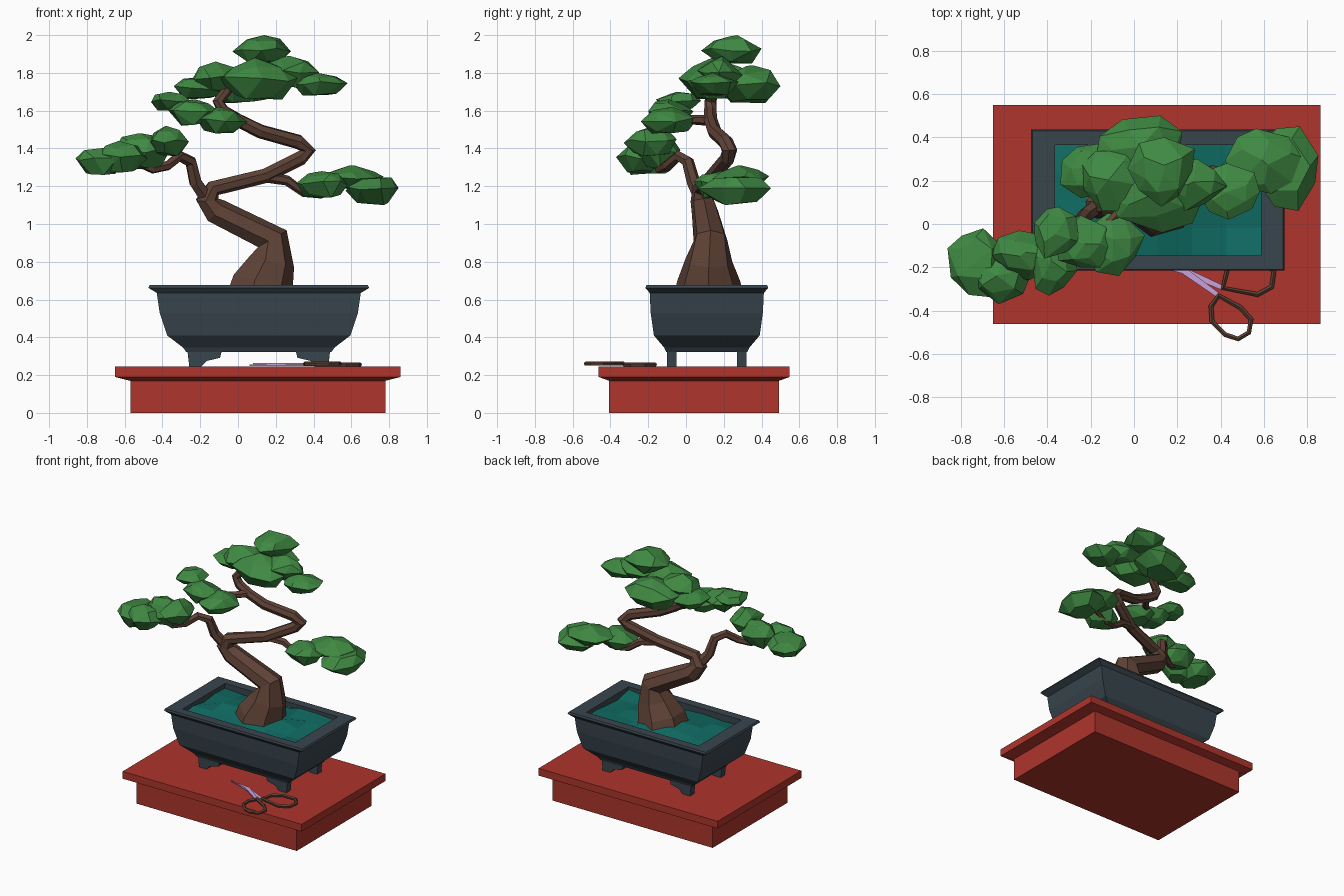
import bpy, bmesh, math, random
from mathutils import Vector

if "Cube" in bpy.data.objects:
    bpy.data.objects.remove(bpy.data.objects["Cube"])

random.seed(4)


def mat(name, r, g, b):
    m = bpy.data.materials.new(name)
    m.diffuse_color = (r, g, b, 1)
    m.use_nodes = True
    m.node_tree.nodes["Principled BSDF"].inputs["Base Color"].default_value = m.diffuse_color
    return m


RED = mat("red_lacquer", .42, .035, .025)
POT = mat("dark_glaze", .04, .06, .075)
SOIL = mat("teal_soil", .005, .15, .125)
BARK = mat("bark", .115, .055, .037)
LEAF = mat("leaf", .05, .25, .055)
STEEL = mat("lilac_steel", .58, .36, .72)


def finish(name, bm, m):
    bmesh.ops.recalc_face_normals(bm, faces=bm.faces)
    me = bpy.data.meshes.new(name)
    bm.to_mesh(me)
    bm.free()
    me.materials.append(m)
    ob = bpy.data.objects.new(name, me)
    bpy.context.collection.objects.link(ob)
    return ob


def skin(bm, rings, closed=False):
    """Bridge equal-sized vertex rings, capping the ends unless closed."""
    n = len(rings[0])
    pairs = list(zip(rings, rings[1:])) + ([(rings[-1], rings[0])] if closed else [])
    for a, b in pairs:
        for i in range(n):
            bm.faces.new((a[i], a[(i + 1) % n], b[(i + 1) % n], b[i]))
    if not closed:
        bm.faces.new(rings[0][::-1])
        bm.faces.new(rings[-1])


def rect_loft(name, cx, cy, profile, m):
    bm = bmesh.new()
    rings = [[bm.verts.new((cx + sx * hx, cy + sy * hy, z))
              for sx, sy in ((-1, -1), (1, -1), (1, 1), (-1, 1))] for hx, hy, z in profile]
    skin(bm, rings)
    return finish(name, bm, m)


def tube(name, pts, m, sides=7, closed=False):
    """Faceted tube through (x, y, z, radius) points."""
    bm = bmesh.new()
    P = [Vector(p[:3]) for p in pts]
    n, rings, u = len(P), [], None
    for i, p in enumerate(P):
        before = P[i - 1] if (i or closed) else None
        after = P[(i + 1) % n] if (i < n - 1 or closed) else None
        t = Vector()
        if before is not None:
            t += (p - before).normalized()
        if after is not None:
            t += (after - p).normalized()
        t.normalize()
        if u is None:
            u = Vector((1, 0, 0)) if abs(t.z) > .8 else Vector((0, 0, 1))
        u = (u - t * u.dot(t)).normalized()
        v = t.cross(u)
        rings.append([bm.verts.new(p + pts[i][3] * (u * math.cos(a) + v * math.sin(a)))
                      for a in (math.tau * k / sides for k in range(sides))])
    skin(bm, rings, closed)
    return finish(name, bm, m)


def prism(name, outline, direction, m):
    """Extrude a flat outline of 3D points along a direction."""
    bm = bmesh.new()
    d = Vector(direction)
    skin(bm, [[bm.verts.new(Vector(p) + d * k) for p in outline] for k in (0, 1)])
    return finish(name, bm, m)


def foliage(name, boxes):
    """Faceted leaf pads, each a jittered dome hull fitted to its box."""
    bm = bmesh.new()
    for x0, x1, y0, y1, z0, z1 in boxes:
        pts = []
        for r, z, n in ((.6, 0, 6), (1, .5, 8), (.65, .85, 6), (.12, 1, 2)):
            off = random.random() * 6
            for k in range(n):
                a = off + math.tau * (k + random.uniform(-.2, .2)) / n
                rr = r * random.uniform(.85, 1.1)
                pts.append((rr * math.cos(a), rr * math.sin(a), z + random.uniform(-.09, .09)))
        lo = [min(p[i] for p in pts) for i in range(3)]
        hi = [max(p[i] for p in pts) for i in range(3)]
        a, b = (x0, y0, z0), (x1, y1, z1)
        vs = [bm.verts.new([a[i] + (p[i] - lo[i]) / (hi[i] - lo[i]) * (b[i] - a[i])
                            for i in range(3)]) for p in pts]
        res = bmesh.ops.convex_hull(bm, input=vs)
        inner = {g for g in res["geom_interior"] + res["geom_unused"]
                 if isinstance(g, bmesh.types.BMVert)}
        bmesh.ops.delete(bm, geom=list(inner), context="VERTS")
    bmesh.ops.dissolve_limit(bm, angle_limit=.2, verts=bm.verts, edges=bm.edges)
    return finish(name, bm, LEAF)


# Stand
rect_loft("display_stand", .105, .043, [(.675, .45, 0), (.675, .45, .17),
          (.755, .505, .19), (.755, .505, .245)], RED)

# Pot with rim and hollow
CX, CY = .11, .11
rect_loft("pot", CX, CY, [(.385, .215, .323), (.40, .225, .345), (.485, .28, .41),
          (.525, .297, .53), (.54, .302, .635), (.585, .325, .662), (.578, .32, .676),
          (.475, .255, .676), (.475, .255, .58)], POT)

# Pot feet
FOOT = [(.378, .33), (.368, .245), (.305, .245), (.275, .275), (.205, .292), (.195, .33)]
for sx, nx in ((-1, "left"), (1, "right")):
    for sy, ny in ((-1, "front"), (1, "back")):
        prism(f"pot_foot_{ny}_{nx}", [(CX + sx * x, CY + sy * .16, z) for x, z in FOOT],
              (0, sy * .05, 0), POT)

# Soil, slightly mounded
bm = bmesh.new()
bmesh.ops.create_grid(bm, x_segments=6, y_segments=4, size=1)
for v in bm.verts:
    mound = .035 * max(0, 1 - v.co.length)
    v.co = (CX + v.co.x * .475, CY + v.co.y * .255, .64 + mound + random.uniform(-.018, .018))
finish("soil", bm, SOIL)

# Trunk and branches
tube("trunk", [(.115, .12, .62, .19), (.125, .12, .69, .17), (.172, .12, .80, .128),
     (.178, .13, .92, .092), (-.12, .10, 1.07, .072), (-.165, .085, 1.13, .062),
     (-.13, .08, 1.19, .045), (.14, .14, 1.255, .04), (.33, .22, 1.35, .04),
     (.37, .23, 1.39, .042), (.32, .21, 1.435, .04), (.12, .15, 1.49, .038),
     (0, .13, 1.55, .036), (-.08, .13, 1.60, .034), (-.105, .13, 1.65, .032),
     (-.04, .15, 1.73, .03), (.08, .2, 1.80, .025)], BARK)
tube("left_branch", [(-.17, .08, 1.14, .04), (-.225, .04, 1.22, .036), (-.25, .01, 1.33, .033),
     (-.31, -.04, 1.36, .03), (-.37, -.10, 1.31, .027), (-.45, -.14, 1.29, .024),
     (-.55, -.17, 1.33, .018)], BARK, 6)
tube("right_branch", [(.12, .14, 1.255, .032), (.26, .18, 1.23, .027), (.35, .2, 1.165, .023),
     (.44, .22, 1.155, .02), (.55, .24, 1.19, .016)], BARK, 6)
tube("middle_branch", [(0, .13, 1.55, .03), (-.06, .06, 1.55, .026), (-.14, -.02, 1.56, .022),
     (-.26, -.05, 1.62, .018)], BARK, 6)

# Leaf pads
foliage("left_foliage", [(-.86, -.60, -.34, -.02, 1.26, 1.41), (-.74, -.48, -.37, -.12, 1.27, 1.44),
        (-.66, -.36, -.26, -.03, 1.29, 1.48), (-.47, -.26, -.33, -.05, 1.36, 1.52)])
foliage("middle_foliage", [(-.46, -.25, -.16, .08, 1.60, 1.70), (-.37, -.10, -.20, .04, 1.52, 1.66),
        (-.22, .05, -.24, .05, 1.48, 1.62)])
foliage("right_foliage", [(.31, .58, .04, .30, 1.14, 1.28), (.42, .77, .14, .44, 1.18, 1.31),
        (.57, .85, .06, .45, 1.10, 1.25)])
foliage("top_foliage", [(-.34, -.04, .12, .37, 1.66, 1.78), (-.24, .06, .06, .34, 1.70, 1.86),
        (-.18, .22, .16, .50, 1.64, 1.84), (-.11, .32, -.04, .27, 1.66, 1.88),
        (.12, .43, .06, .30, 1.72, 1.89), (.29, .58, .02, .28, 1.68, 1.80),
        (-.03, .28, .08, .40, 1.85, 2.0)])

# Scissors lying on the stand
Z = .256
tube("scissor_handle_right", [(x, y, Z, .012) for x, y in (
     (.41, -.295), (.43, -.21), (.50, -.165), (.60, -.165), (.645, -.22), (.635, -.29),
     (.57, -.325))], BARK, 5, True)
tube("scissor_handle_left", [(x, y, Z + .004, .012) for x, y in (
     (.39, -.33), (.355, -.38), (.36, -.45), (.42, -.51), (.48, -.53), (.53, -.50),
     (.54, -.44), (.49, -.385))], BARK, 5, True)
for name, tip, pivot, end, z in (("scissor_blade_a", (.06, -.165), (.23, -.215), (.41, -.295), .249),
                                 ("scissor_blade_b", (.08, -.19), (.23, -.215), (.39, -.33), .256)):
    t, p, e = Vector(tip), Vector(pivot), Vector(end)
    s = (e - p).normalized()
    w = Vector((-s.y, s.x)) * .011
    prism(name, [(*q, z) for q in (t, p - w * 1.4, e - w, e + w, p + w * 1.4)],
          (0, 0, .007), STEEL)
